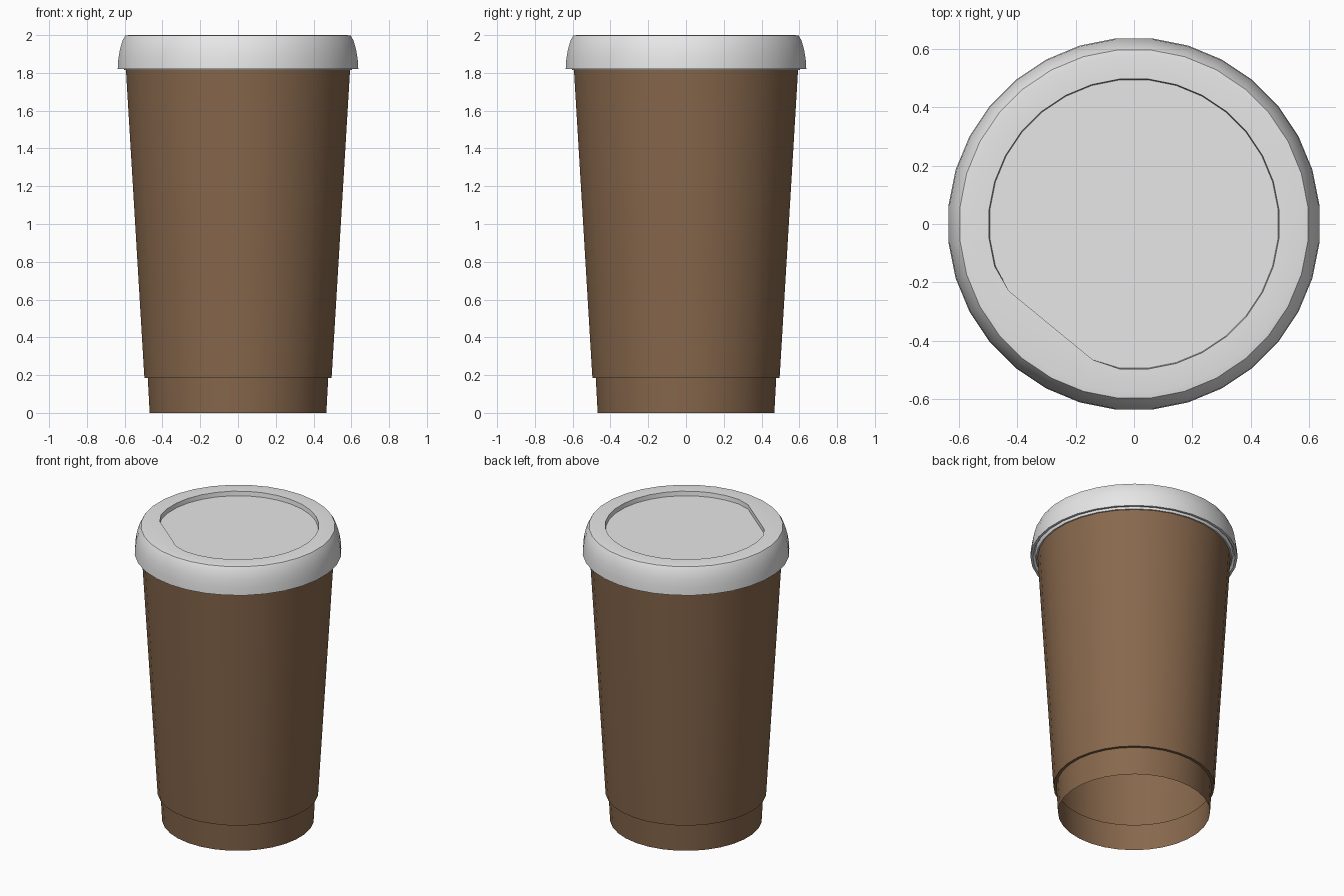
import bpy, bmesh, math

if "Cube" in bpy.data.objects:
    bpy.data.objects.remove(bpy.data.objects["Cube"])

SIDES = 32
STEP = 2 * math.pi / SIDES


def material(name, rgb):
    m = bpy.data.materials.new(name)
    m.diffuse_color = (*rgb, 1.0)
    m.use_nodes = True
    m.node_tree.nodes["Principled BSDF"].inputs["Base Color"].default_value = m.diffuse_color
    return m


def revolve(name, profile, mat, cap_first=False, radius_rule=None):
    """Spin a list of (radius, z) points; radius_rule may reshape a ring."""
    bm = bmesh.new()
    rings = []
    for i, (r, z) in enumerate(profile):
        ring = []
        for k in range(SIDES):
            a = (k + 0.5) * STEP
            rr = radius_rule(i, r, a) if radius_rule else r
            ring.append(bm.verts.new((rr * math.cos(a), rr * math.sin(a), z)))
        rings.append(ring)
    for lower, upper in zip(rings, rings[1:]):
        for k in range(SIDES):
            n = (k + 1) % SIDES
            bm.faces.new((lower[k], lower[n], upper[n], upper[k]))
    if cap_first:
        bm.faces.new(rings[0])
    me = bpy.data.meshes.new(name)
    bm.to_mesh(me)
    bm.free()
    me.materials.append(mat)
    ob = bpy.data.objects.new(name, me)
    bpy.context.collection.objects.link(ob)
    bpy.ops.object.select_all(action='DESELECT')
    ob.select_set(True)
    bpy.context.view_layer.objects.active = ob
    bpy.ops.object.shade_smooth_by_angle(angle=math.radians(40))
    return ob


brown = material("cardboard_brown", (0.245, 0.138, 0.073))
white = material("lid_white", (0.8, 0.8, 0.8))

# Cup wall: open at the bottom, with a small step under the sleeve
revolve("cup_body", [(0.47, 0), (0.48, 0.185), (0.498, 0.185), (0.597, 1.83)], brown)

# Lid recess: round, with one straight side towards the front left
CHORD_DIR = 20.5 * STEP


def recess_shape(i, r, a):
    c = math.cos(a - CHORD_DIR)
    if i < 2 and c > 0.5:
        return min(r, 0.45 / c)
    return r


# Lid: sunken floor, flat rim, rounded skirt and a lip that meets the cup.
# The profile runs from the inside outwards, so faces are flipped to point out.
lid = revolve("lid", [(0.497, 1.97), (0.50, 2.0), (0.58, 2.0), (0.60, 1.997),
                      (0.615, 1.97), (0.629, 1.92), (0.637, 1.87), (0.64, 1.82),
                      (0.625, 1.82), (0.613, 1.84), (0.605, 1.815), (0.595, 1.815)],
              white, cap_first=True, radius_rule=recess_shape)
for poly in list(lid.data.polygons)[:-1]:
    poly.flip()
lid.data.update()
